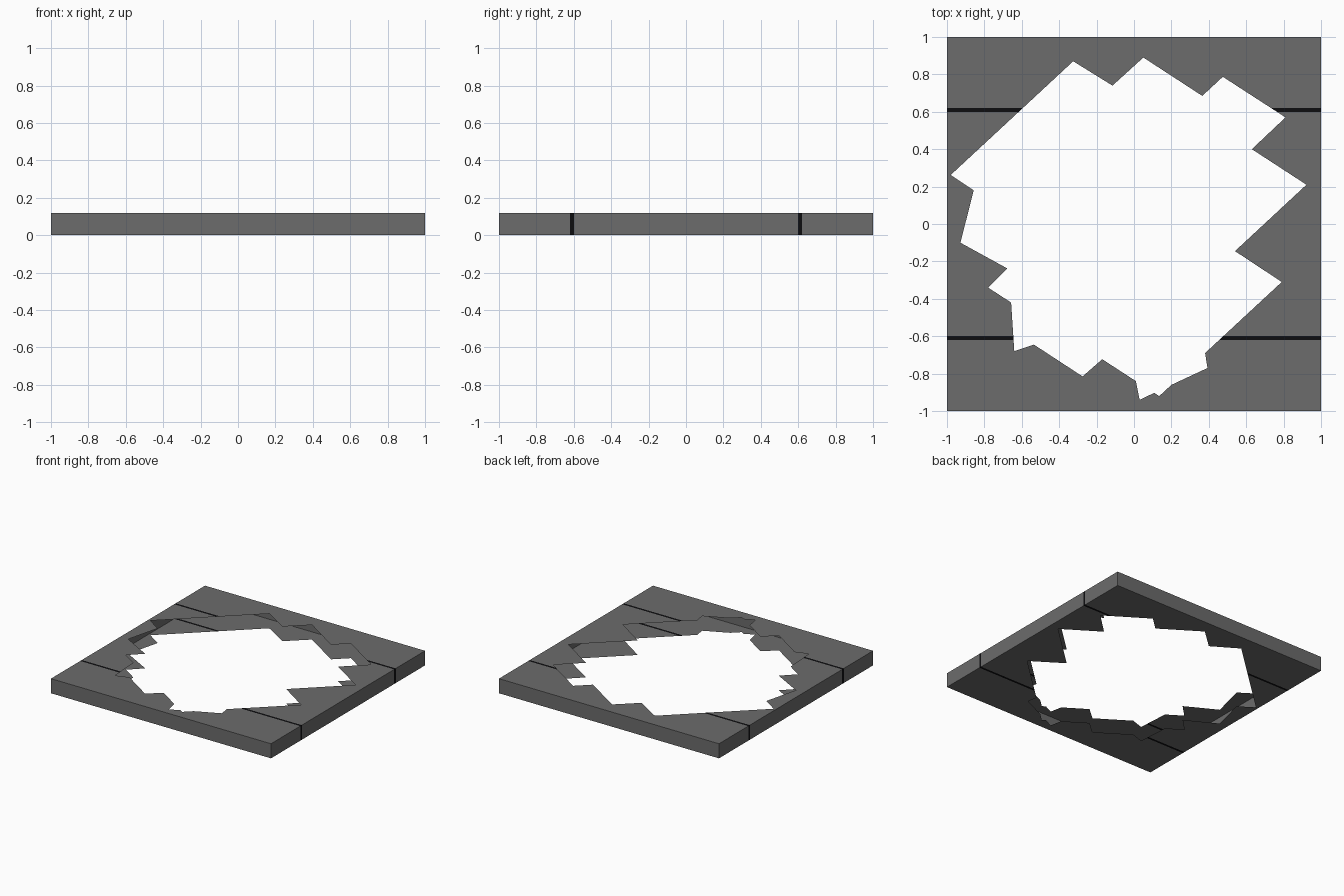
import bpy, bmesh
from mathutils import Vector

if "Cube" in bpy.data.objects:
    bpy.data.objects.remove(bpy.data.objects["Cube"])

HEIGHT = 0.12
STRIPE_Y = (0.60, 0.62)          # stripe band, mirrored to -y

# Ragged hole outline (x, y)
HOLE = [(-.325, .87), (-.115, .74), (.05, .89), (.365, .685), (.475, .787),
        (.81, .57), (.63, .40), (.922, .21), (.54, -.145), (.79, -.31),
        (.38, -.69), (.393, -.77), (.20, -.86), (.135, -.92), (.108, -.903),
        (.03, -.94), (.01, -.84), (-.17, -.723), (-.275, -.815), (-.535, -.645),
        (-.64, -.68), (-.657, -.42), (-.78, -.34), (-.677, -.238),
        (-.928, -.10), (-.857, .18), (-.98, .262)]
SQUARE = [(-1, -1), (1, -1), (1, 1), (-1, 1)]


def material(name, rgb):
    m = bpy.data.materials.new(name)
    m.diffuse_color = (*rgb, 1)
    m.use_nodes = True
    m.node_tree.nodes["Principled BSDF"].inputs["Base Color"].default_value = m.diffuse_color
    return m


def loop(bm, points, z):
    """Closed ring of vertices and edges at one height."""
    vs = [bm.verts.new((x, y, z)) for x, y in points]
    es = [bm.edges.new((vs[i], vs[(i + 1) % len(vs)])) for i in range(len(vs))]
    return vs, es


def sheet(bm, z, up):
    """Square sheet with the ragged hole; returns its outer corners."""
    corners, outer = loop(bm, SQUARE, z)
    _, inner = loop(bm, HOLE, z)
    res = bmesh.ops.triangle_fill(bm, edges=outer + inner, use_beauty=True,
                                  use_dissolve=False, normal=Vector((0, 0, up)))
    for f in [g for g in res["geom"] if isinstance(g, bmesh.types.BMFace)]:
        f.normal_update()
        if f.normal.z * up < 0:
            f.normal_flip()
    return corners


# Hollow slab: bottom and top sheets joined by outer walls, open at the hole
bm = bmesh.new()
low = sheet(bm, 0, -1)
high = sheet(bm, HEIGHT, 1)
for i in range(4):
    j = (i + 1) % 4
    bm.faces.new((low[i], low[j], high[j], high[i]))

# Cut the stripe borders all the way round
for side in (-1, 1):
    for y in STRIPE_Y:
        bmesh.ops.bisect_plane(bm, geom=bm.verts[:] + bm.edges[:] + bm.faces[:],
                               dist=1e-5, plane_co=(0, side * y, 0),
                               plane_no=(0, 1, 0))

# Faces inside the bands are black
for f in bm.faces:
    y = abs(f.calc_center_median().y)
    f.material_index = int(STRIPE_Y[0] < y < STRIPE_Y[1])

mesh = bpy.data.meshes.new("broken_floor_panel")
bm.to_mesh(mesh)
bm.free()
mesh.materials.append(material("dark grey", (0.15, 0.15, 0.15)))
mesh.materials.append(material("black seam", (0.004, 0.004, 0.005)))
panel = bpy.data.objects.new("broken_floor_panel", mesh)
bpy.context.collection.objects.link(panel)
